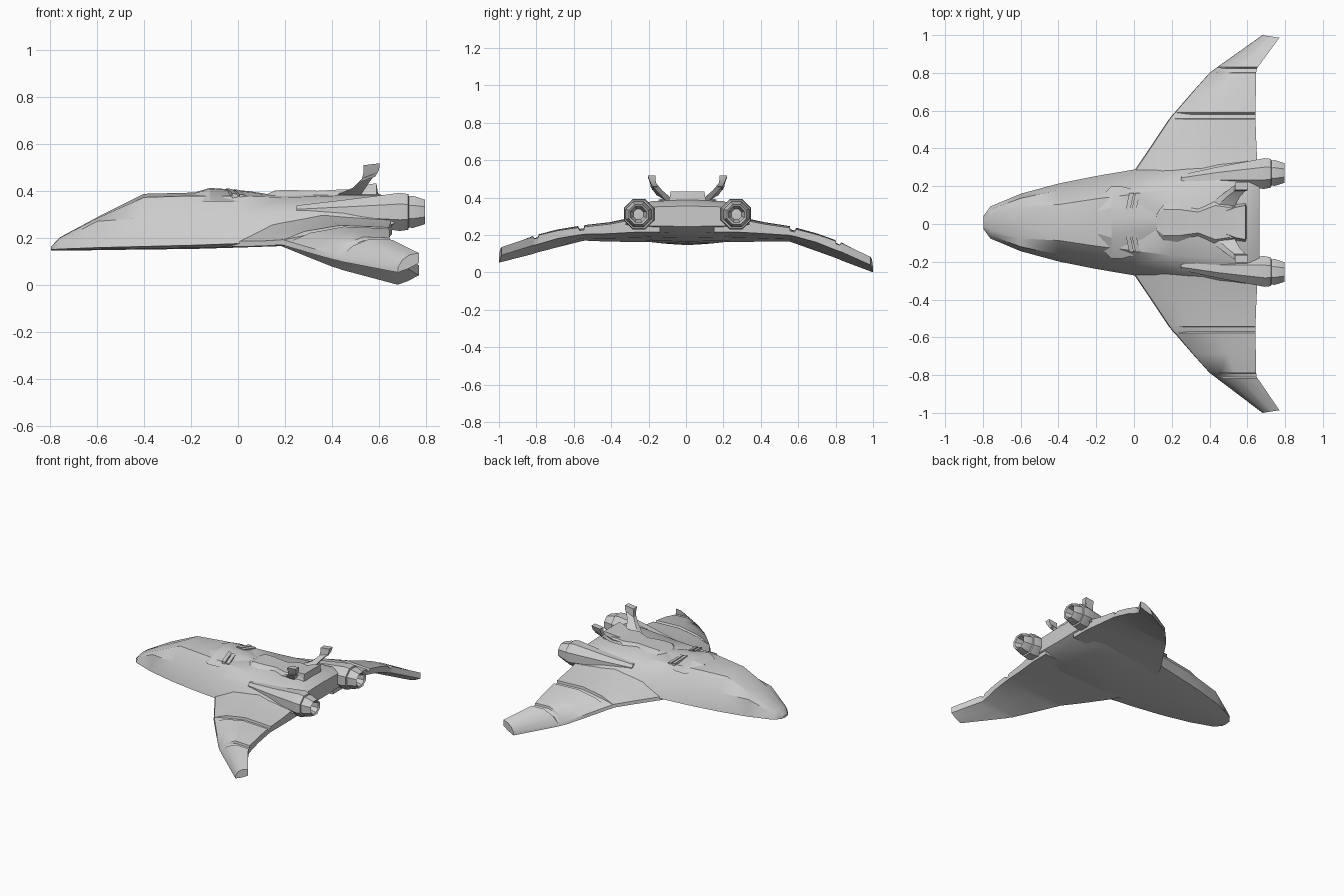
import bpy, bmesh, math
from mathutils import Vector

CY = 0.008  # body centre line


def make(name, rings, angle=32, closed_ends=True):
    """Loft closed rings of points into one object."""
    bm = bmesh.new()
    vs = [[bm.verts.new(p) for p in r] for r in rings]
    n = len(vs[0])
    for a, b in zip(vs, vs[1:]):
        for i in range(n):
            j = (i + 1) % n
            bm.faces.new((a[i], a[j], b[j], b[i]))
    if closed_ends:
        bm.faces.new(vs[0])
        bm.faces.new(vs[-1])
    bmesh.ops.remove_doubles(bm, verts=bm.verts, dist=1e-5)
    bmesh.ops.triangulate(bm, faces=[f for f in bm.faces if len(f.verts) == 4])
    bmesh.ops.recalc_face_normals(bm, faces=bm.faces)
    me = bpy.data.meshes.new(name)
    bm.to_mesh(me)
    bm.free()
    me.shade_smooth()
    me.set_sharp_from_angle(angle=math.radians(angle))
    ob = bpy.data.objects.new(name, me)
    bpy.context.collection.objects.link(ob)
    return ob


def mirrored(x, half):
    """Full ring at x from half-section (y, z), bottom to top."""
    return ([(x, CY + y, z) for y, z in half] +
            [(x, CY - y, z) for y, z in reversed(half) if y > 0])


# Hull: x, half width, bottom, edge z, shoulder (y, z), deck (y, z), centre top
hull = [
    (-.797, .035, .145, .149, .033, .155, .020, .160, .161),
    (-.760, .085, .145, .152, .070, .185, .040, .199, .201),
    (-.600, .152, .147, .158, .128, .270, .085, .283, .287),
    (-.400, .206, .150, .163, .172, .285, .095, .372, .387),
    (-.200, .246, .152, .168, .205, .290, .125, .378, .392),
    (0.000, .280, .158, .175, .228, .300, .150, .378, .388),
    (0.200, .310, .165, .200, .250, .310, .175, .372, .385),
    (0.450, .345, .185, .225, .280, .330, .190, .380, .388),
    (0.600, .345, .212, .240, .290, .340, .195, .380, .388),
    (0.665, .330, .245, .260, .270, .325, .190, .350, .355),
]
make("hull", [mirrored(x, [(0, b), (w * .6, b + .004), (w, e), (sy, sz), (dy, dz), (0, t)])
              for x, w, b, e, sy, sz, dy, dz, t in hull], 40)

# Wings: y, leading x, trailing x, leading bottom z, mid top z, trailing bottom z, top z, top step
wing = [
    (.15, -.06, .655, .160, .330, .215, .320, 0),
    (.28, .000, .655, .163, .298, .215, .285, 0),
    (.42, .095, .648, .164, .268, .207, .258, 0),
    (.555, .185, .643, .164, .247, .198, .238, 0),
    (.558, .188, .643, .163, .246, .197, .237, .016),
    (.580, .205, .643, .156, .240, .192, .232, .016),
    (.590, .215, .643, .152, .238, .190, .230, 0),
    (.70, .310, .645, .113, .208, .160, .202, 0),
    (.800, .400, .646, .077, .172, .120, .168, 0),
    (.803, .404, .647, .076, .171, .119, .167, .014),
    (.822, .430, .650, .068, .163, .112, .160, .014),
    (.830, .440, .655, .064, .160, .110, .157, 0),
    (1.00, .680, .770, .000, .075, .040, .083, 0),
]
for side, s in (("right", 1), ("left", -1)):
    rings = []
    for y, lx, tx, lb, mt, tb, tt, st in wing:
        up = 0 if s > 0 else .052 * max(0, (y - .5) / .5)   # the two wings droop unequally
        c = tx - lx
        yy = s * (y if s > 0 or y > .99 else y - .012)
        pts = [(lx, lb), (lx + .01 * c, lb + .022), (lx + .22 * c, lb + .3 * .022 + .62 * (mt - lb) - st),
               (lx + .55 * c, mt - st), (tx, tt - st), (tx, tb), (lx + .5 * c, (lb + tb) / 2 - .004)]
        tip = -.014 * (y > .99)   # slanted tip edge
        rings.append([(x, yy + s * tip * (x - lx) / c, z + up) for x, z in pts])
    make(f"wing_{side}", rings, 35)


# Engines: eight-sided pods with hollow nozzles
def lathe(name, cy, prof, ang=28):
    rings = []
    for x, r, dy in prof:
        rings.append([(x, CY + cy + dy + r * math.cos(a), .31 + r * math.sin(a))
                      for a in [math.tau * (k + .5) / 8 for k in range(8)]])
    return make(name, rings, ang)


for side, s in (("right", 1), ("left", -1)):
    lathe(f"engine_pod_{side}", s * .255,
          [(.25, .03, -s * .03), (.45, .055, -s * .01), (.62, .078, 0), (.69, .088, s * .004),
           (.725, .082, s * .006), (.73, .062, s * .006)], 38)
    lathe(f"engine_nozzle_{side}", s * .262,
          [(.70, .068, 0), (.745, .074, 0), (.797, .056, 0), (.79, .046, 0), (.73, .03, 0)])

# Raised cowl behind the nose
make("dorsal_cowl", [mirrored(x, [(0, .35), (w, .355), (t, z - .004), (0, z)]) for x, w, t, z in
                     [(-.19, .12, .06, .391), (-.12, .19, .08, .412), (-.06, .19, .06, .408),
                      (.05, .16, .05, .398), (.12, .11, .04, .387)]], 22)

# Rear spine deck and tail block
make("spine_deck", [mirrored(x, [(0, .36), (w, .365), (t, z), (0, z)]) for x, w, t, z in
                    [(.12, .07, .04, .384), (.16, .11, .07, .402), (.23, .12, .07, .403),
                     (.34, .085, .055, .400), (.43, .13, .09, .405), (.50, .12, .08, .405),
                     (.59, .11, .09, .408)]], 22)
make("tail_block", [mirrored(x, [(0, .37), (w, .375), (w * .9, z), (0, z)]) for x, w, z in
                    [(.47, .06, .402), (.54, .09, .425), (.59, .10, .432), (.597, .09, .38)]], 25)


# Box between two rectangles, used for slats and fins
def beam(name, stations, s):
    make(name, [[(x + sx * hx, CY + s * (y + sy * hy), z + (tilt * sx))
                 for sx, sy in ((-1, -1), (1, -1), (1, 1), (-1, 1))]
                for x, y, z, hx, hy, tilt in stations], 25)


for side, s in (("right", 1), ("left", -1)):
    # Slanted vent slats on the cowl
    for k in range(2):
        x = -.025 + k * .032
        z = .405 - k * .004
        make(f"vent_slat_{side}_{k + 1}",
             [[(x + dx + a, CY + s * y, z + dz - drop) for dx, dz in
               ((-.012, -.02), (.012, -.02), (.012, .002), (-.012, .006))]
              for y, a, drop in ((.045, -.012, 0), (.155, .012, .022))], 20)
    # Tail fin: sloping arm, then an upright block
    beam(f"fin_arm_{side}", [(.475, .095, .385, .05, .022, 0), (.525, .150, .425, .035, .016, .012),
                             (.562, .183, .468, .028, .015, .010)], s)
    beam(f"fin_tip_{side}", [(.555, .176, .450, .030, .012, .010), (.568, .186, .485, .033, .016, .004),
                             (.569, .192, .513, .034, .020, .004)], s)
